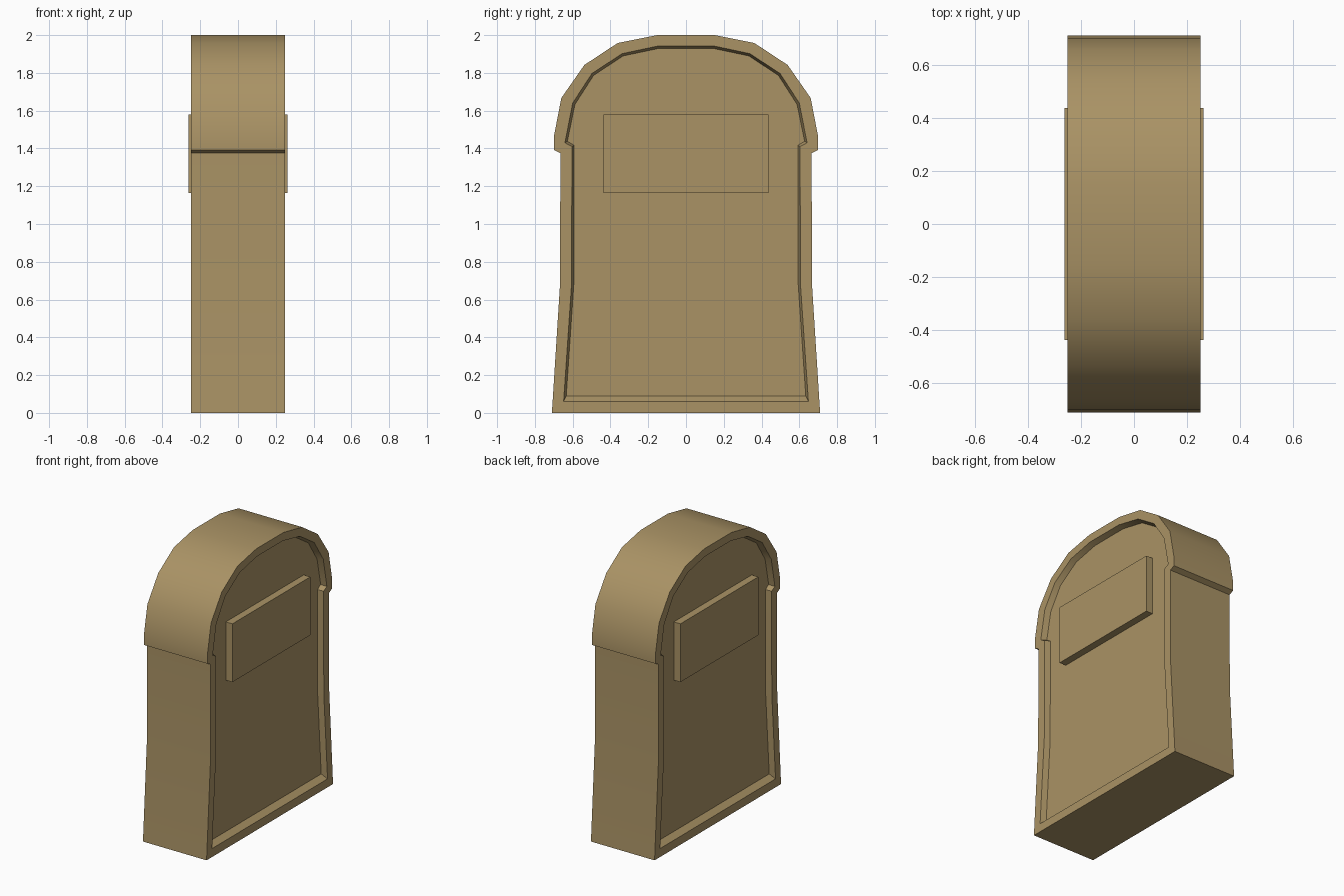
import bpy, bmesh

if "Cube" in bpy.data.objects:
    bpy.data.objects.remove(bpy.data.objects["Cube"])

stone = bpy.data.materials.new("tan stone")
stone.diffuse_color = (0.40, 0.29, 0.13, 1)
stone.use_nodes = True
stone.node_tree.nodes["Principled BSDF"].inputs["Base Color"].default_value = stone.diffuse_color

# Half profiles (y, z), from base to crown: outline, rim of recess, recess floor
OUTER = [(.71, 0), (.667, .68), (.665, 1.375), (.70, 1.393), (.70, 1.46),
         (.66, 1.667), (.538, 1.842), (.362, 1.958), (.152, 2.0)]
RIM = [(.648, .06), (.606, .68), (.604, 1.41), (.641, 1.43),
       (.60, 1.64), (.498, 1.797), (.338, 1.902), (.145, 1.943)]
FLOOR = [(.634, .09), (.594, .68), (.592, 1.416), (.628, 1.438),
         (.588, 1.633), (.489, 1.787), (.332, 1.89), (.142, 1.93)]
FACE_X, FLOOR_X, PLATE_X = .25, .21, .262


def finish(bm, name):
    bmesh.ops.recalc_face_normals(bm, faces=bm.faces)
    me = bpy.data.meshes.new(name)
    bm.to_mesh(me)
    bm.free()
    me.materials.append(stone)
    ob = bpy.data.objects.new(name, me)
    bpy.context.collection.objects.link(ob)
    return ob


def ring(bm, half, x):
    pts = half + [(-y, z) for y, z in reversed(half)]
    return [bm.verts.new((x, y, z)) for y, z in pts]


def bridge(bm, a, b):
    n = len(a)
    for i in range(n):
        j = (i + 1) % n
        bm.faces.new((a[i], a[j], b[j], b[i]))


# Headstone body with a recessed panel on both broad sides
bm = bmesh.new()
outers = []
for s in (-1, 1):
    o = ring(bm, OUTER, s * FACE_X)
    # doubled shoulder point keeps the rim matched to the outline
    r = ring(bm, RIM, s * FACE_X)
    f = ring(bm, FLOOR, s * FLOOR_X)
    n, m = len(OUTER), len(RIM)
    # rim strip: outline point 4 shares rim point 3
    match = [0, 1, 2, 3, 3, 4, 5, 6, 7]
    match = match + [2 * m - 1 - k for k in reversed(match)]
    for i in range(2 * n):
        j = (i + 1) % (2 * n)
        a, b = r[match[i]], r[match[j]]
        bm.faces.new((o[i], o[j], b) if a is b else (o[i], o[j], b, a))
    bridge(bm, r, f)
    bm.faces.new(f)
    outers.append(o)
bridge(bm, *outers)
body = finish(bm, "headstone")
bpy.context.view_layer.objects.active = body
body.select_set(True)
bpy.ops.object.shade_smooth_by_angle(angle=.52)

# Raised blank plaques, one per side
for s, name in ((1, "right_plaque"), (-1, "left_plaque")):
    bm = bmesh.new()
    bmesh.ops.create_cube(bm, size=1)
    inner = FLOOR_X - .005
    for v in bm.verts:
        v.co.x = s * (PLATE_X if v.co.x > 0 else inner)
        v.co.y *= .874
        v.co.z = 1.372 + v.co.z * .414
    finish(bm, name)
